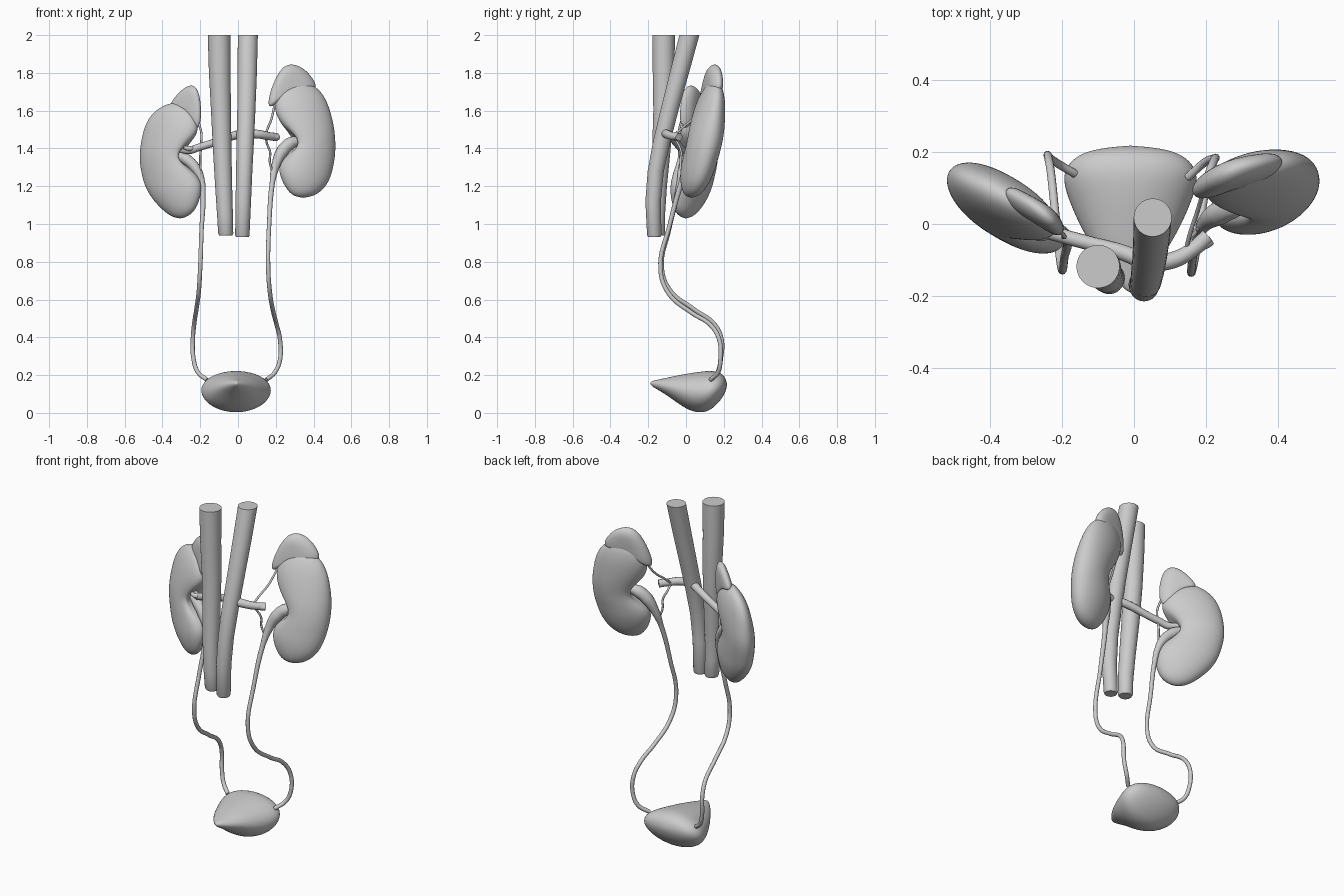
import bpy, bmesh
from math import sin, cos, pi, exp


def finish(ob, sub=0):
    if sub:
        m = ob.modifiers.new("Smooth", 'SUBSURF')
        m.levels = m.render_levels = sub
    bpy.ops.object.select_all(action='DESELECT')
    bpy.context.view_layer.objects.active = ob
    ob.select_set(True)
    bpy.ops.object.convert(target='MESH')
    bpy.ops.object.shade_smooth_by_angle(angle=1.0)


def loft(name, rings, start=None, end=None, sub=0):
    """Skin closed rings; ends close to a tip point or a flat cap."""
    bm = bmesh.new()
    vr = [[bm.verts.new(p) for p in r] for r in rings]
    n = len(vr[0])
    for a, b in zip(vr, vr[1:]):
        for i in range(n):
            j = (i + 1) % n
            bm.faces.new((a[i], a[j], b[j], b[i]))
    for ring, tip in ((vr[0], start), (vr[-1], end)):
        if tip:
            t = bm.verts.new(tip)
            for i in range(n):
                bm.faces.new((ring[i], ring[(i + 1) % n], t))
        else:
            bm.faces.new(ring)
    bmesh.ops.recalc_face_normals(bm, faces=bm.faces)
    me = bpy.data.meshes.new(name)
    bm.to_mesh(me)
    bm.free()
    ob = bpy.data.objects.new(name, me)
    bpy.context.collection.objects.link(ob)
    finish(ob, sub)


def tube(name, pts):
    """Smooth tube through points (x, y, z, radius)."""
    cu = bpy.data.curves.new(name, 'CURVE')
    cu.dimensions = '3D'
    cu.bevel_depth = 1.0
    cu.bevel_resolution = 4
    cu.resolution_u = 8
    cu.use_fill_caps = True
    sp = cu.splines.new('BEZIER')
    sp.bezier_points.add(len(pts) - 1)
    for bp, (x, y, z, r) in zip(sp.bezier_points, pts):
        bp.co = (x, y, z)
        bp.radius = r
        bp.handle_left_type = bp.handle_right_type = 'AUTO'
    ob = bpy.data.objects.new(name, cu)
    bpy.context.collection.objects.link(ob)
    finish(ob)


def angles(n):
    return [2 * pi * i / n for i in range(n)]


def kidney(name, side, prof, tips, hilum, y0, yaw, tilt):
    """Stacked ovals (z, medial x, lateral x, half depth), dented at the hilum."""
    def place(x, v, z):
        return (side * x, y0 + yaw * (x - 0.35) + tilt * (z - hilum) + v, z)
    rings = []
    for z, xm, xl, d in prof:
        c, w = (xm + xl) / 2, (xl - xm) / 2
        ring = []
        for a in angles(28):
            x, v = c + w * cos(a), d * sin(a)
            if cos(a) < 0:
                x += 0.085 * exp(-((z - hilum) / 0.055) ** 2 - ((v + 0.015) / 0.05) ** 2)
            ring.append(place(x, v, z))
        rings.append(ring)
    loft(name, rings, *[place(x, 0, z) for x, z in tips], sub=2)


kidney("left_kidney", 1,
       [(1.15, .29, .405, .035), (1.18, .26, .45, .058), (1.23, .23, .485, .077),
        (1.29, .213, .503, .088), (1.34, .222, .512, .09), (1.38, .24, .516, .092),
        (1.42, .252, .517, .092), (1.46, .25, .515, .092), (1.51, .23, .51, .09),
        (1.58, .198, .495, .082), (1.65, .188, .472, .07), (1.71, .21, .435, .05),
        (1.745, .265, .38, .028)],
       [(.345, 1.137), (.325, 1.755)], 1.43, .09, .2, .21)
kidney("right_kidney", -1,
       [(1.04, .265, .355, .03), (1.07, .228, .395, .055), (1.12, .205, .445, .075),
        (1.18, .19, .485, .088), (1.23, .195, .503, .09), (1.28, .22, .514, .092),
        (1.32, .24, .52, .092), (1.36, .252, .522, .092), (1.41, .242, .518, .09),
        (1.47, .213, .508, .084), (1.53, .208, .49, .074), (1.59, .24, .453, .055),
        (1.63, .295, .39, .028)],
       [(.305, 1.028), (.34, 1.642)], 1.36, .045, .45, .08)


def adrenal(name, side, outline, y0, yaw, tilt, thick):
    """Pillow-shaped cap from a front outline."""
    n = len(outline)
    cx = sum(p[0] for p in outline) / n
    cz = sum(p[1] for p in outline) / n
    rings = []
    for s, v in ((.5, -1), (.85, -.75), (1.05, 0), (.85, .75), (.5, 1)):
        ring = []
        for px, pz in outline:
            x, z = cx + (px - cx) * s, cz + (pz - cz) * s
            y = y0 + yaw * (x - cx) + tilt * (z - cz) + v * thick
            ring.append((side * x, y, z))
        rings.append(ring)
    loft(name, rings, sub=2)


adrenal("left_adrenal_gland", 1,
        [(.155, 1.61), (.162, 1.68), (.195, 1.77), (.235, 1.835), (.285, 1.853),
         (.345, 1.83), (.395, 1.78), (.43, 1.71), (.36, 1.69), (.29, 1.69),
         (.23, 1.67), (.2, 1.63)], .135, .28, .12, .04)
adrenal("right_adrenal_gland", -1,
        [(.372, 1.62), (.335, 1.675), (.285, 1.725), (.24, 1.742), (.207, 1.71),
         (.193, 1.62), (.195, 1.54), (.212, 1.49), (.25, 1.54), (.29, 1.59),
         (.33, 1.61)], .03, .6, .05, .036)

# Bladder: ovals stacked front to back (y, half width, bottom, top)
BX = -0.01
loft("bladder",
     [[(BX + w * cos(a), y, (b + t) / 2 + (t - b) / 2 * sin(a)) for a in angles(24)]
      for y, w, b, t in [(-.18, .018, .14, .17), (-.14, .055, .117, .178),
                         (-.09, .09, .085, .189), (-.04, .122, .048, .2),
                         (.01, .148, .016, .209), (.06, .17, 0, .217),
                         (.11, .187, .004, .223), (.15, .186, .03, .223),
                         (.185, .158, .068, .212), (.207, .11, .105, .19)]],
     (BX, -.192, .157), (BX, .22, .15), sub=2)

# Great vessels: level rings so both ends are cut flat
for name, path in (
        ("vena_cava", [(-.1, -.118, 2, .06), (-.097, -.119, 1.8, .057),
                       (-.09, -.12, 1.6, .053), (-.084, -.13, 1.4, .049),
                       (-.076, -.146, 1.2, .045), (-.069, -.153, 1.05, .042),
                       (-.065, -.15, .95, .04), (-.065, -.15, .94, .035)]),
        ("aorta", [(.052, .018, 2, .053), (.049, -.035, 1.8, .051),
                   (.044, -.088, 1.6, .048), (.038, -.13, 1.43, .046),
                   (.033, -.16, 1.28, .043), (.028, -.174, 1.12, .041),
                   (.023, -.168, .94, .038), (.023, -.168, .93, .033)])):
    loft(name, [[(x + r * cos(a), y + r * sin(a), z) for a in angles(32)]
                for x, y, z, r in path])

# Ureters, widening into the renal pelvis at the top
U = .0115
tube("left_ureter", [(.315, .065, 1.44, .026), (.275, .05, 1.425, .034),
                     (.235, .03, 1.385, .034), (.203, .008, 1.32, .024),
                     (.182, -.025, 1.22, .014), (.165, -.085, 1.0, U),
                     (.16, -.135, .76, U), (.17, -.09, .63, U), (.188, .03, .53, U),
                     (.205, .13, .465, U), (.222, .175, .39, U), (.222, .182, .28, U),
                     (.195, .17, .215, U), (.15, .13, .175, U)])
tube("right_ureter", [(-.31, .025, 1.36, .024), (-.27, .005, 1.34, .03),
                      (-.225, -.015, 1.295, .027), (-.194, -.03, 1.23, .018),
                      (-.185, -.05, 1.14, .013), (-.193, -.09, .97, U),
                      (-.2, -.128, .77, U), (-.207, -.085, .65, U),
                      (-.22, .04, .55, U), (-.232, .15, .47, U),
                      (-.239, .188, .39, U), (-.236, .185, .29, U),
                      (-.212, .168, .215, U), (-.165, .14, .175, U)])

# Renal arteries with short branches
tube("right_renal_artery", [(.04, -.11, 1.485, .024), (-.03, -.08, 1.465, .022),
                            (-.13, -.052, 1.43, .02), (-.21, -.03, 1.405, .02),
                            (-.255, -.015, 1.39, .02), (-.3, .02, 1.39, .015)])
tube("right_renal_artery_branch", [(-.23, -.025, 1.4, .013), (-.26, -.035, 1.4, .013),
                                   (-.285, -.03, 1.405, .01)])
tube("left_renal_artery", [(.04, -.11, 1.48, .024), (.11, -.1, 1.475, .023),
                           (.165, -.07, 1.465, .021), (.205, -.035, 1.46, .022)])
tube("left_renal_artery_branch", [(.18, -.06, 1.462, .014), (.2, -.055, 1.46, .014),
                                  (.215, -.045, 1.458, .013)])

# Fine adrenal and ureteric arteries
T = .006
tube("left_adrenal_artery", [(.195, .1, 1.64, T), (.178, .04, 1.56, T),
                             (.155, -.03, 1.5, T), (.145, -.07, 1.465, T)])
tube("left_ureteric_artery", [(.15, -.075, 1.465, T), (.152, -.045, 1.43, T),
                              (.17, -.025, 1.38, T), (.168, -.02, 1.33, T),
                              (.185, -.01, 1.27, T)])
tube("right_adrenal_artery", [(-.205, -.02, 1.53, T), (-.193, -.035, 1.47, T),
                              (-.2, -.035, 1.4, T)])
tube("right_ureteric_artery", [(-.195, -.035, 1.41, T), (-.2, -.03, 1.35, T),
                               (-.196, -.03, 1.26, T)])
